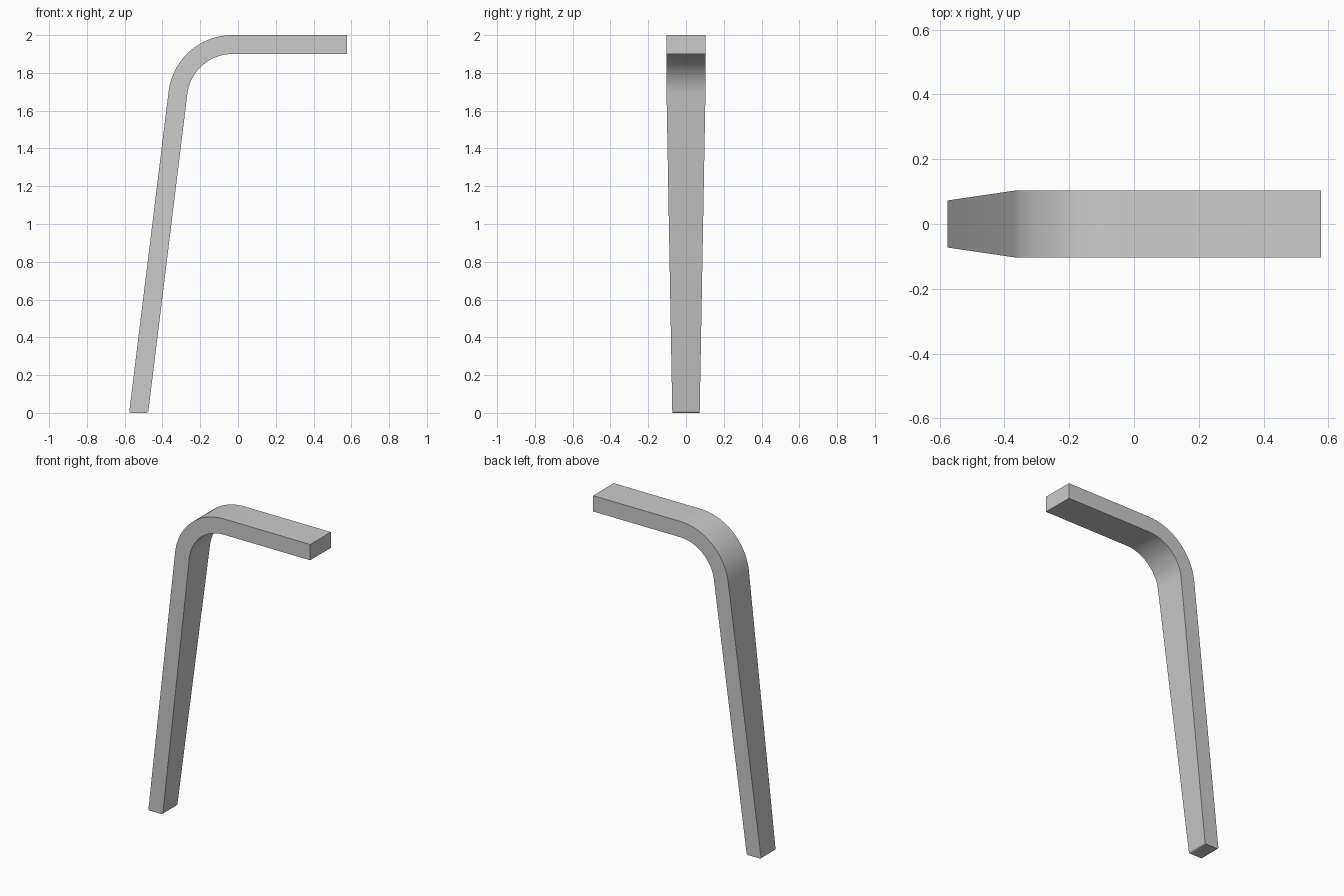
import bpy, bmesh, math

if "Cube" in bpy.data.objects:
    bpy.data.objects.remove(bpy.data.objects["Cube"])

LEAN = math.radians(7.0)             # leg tilt from vertical
R_OUT, R_IN = 0.34, 0.24             # bend radii
CX, CZ = -0.03, 1.66                 # bend centre
END_X = 0.577
W_TOP, W_FOOT = 0.103, 0.0725        # half widths
ROUND = 0.01                         # foot edge rounding


def on_bend(radius, angle):
    return (CX - radius * math.cos(angle), CZ + radius * math.sin(angle))


def on_leg(radius, z):
    x0, z0 = on_bend(radius, LEAN)
    return x0 - (z0 - z) * math.tan(LEAN)


sections = []                        # (outer point, inner point, half width)

# Rounded foot
for i in range(6):
    t = math.pi / 2 * i / 5
    z = ROUND * (1 - math.cos(t))
    inset = ROUND * (1 - math.sin(t))
    w = W_FOOT + (W_TOP - W_FOOT) * z / 1.7
    sections.append(((on_leg(R_OUT, z) + inset, z), (on_leg(R_IN, z) - inset, z), w))

# Bend
STEPS = 24
for i in range(STEPS + 1):
    a = LEAN + (math.pi / 2 - LEAN) * i / STEPS
    sections.append((on_bend(R_OUT, a), on_bend(R_IN, a), W_TOP))

# Straight top arm
sections.append(((END_X, CZ + R_OUT), (END_X, CZ + R_IN), W_TOP))

# Skin the cross-sections
bm = bmesh.new()
rings = []
for (ox, oz), (ix, iz), w in sections:
    rings.append([bm.verts.new(p) for p in
                  ((ox, -w, oz), (ox, w, oz), (ix, w, iz), (ix, -w, iz))])
for a, b in zip(rings, rings[1:]):
    for k in range(4):
        n = (k + 1) % 4
        bm.faces.new((a[k], a[n], b[n], b[k]))
bm.faces.new(rings[0])
bm.faces.new(rings[-1])
bmesh.ops.recalc_face_normals(bm, faces=bm.faces)

mesh = bpy.data.meshes.new("bent_leg")
bm.to_mesh(mesh)
bm.free()
leg = bpy.data.objects.new("bent_leg", mesh)
bpy.context.collection.objects.link(leg)
bpy.context.view_layer.objects.active = leg
leg.select_set(True)
bpy.ops.object.shade_smooth_by_angle(angle=math.radians(30))
